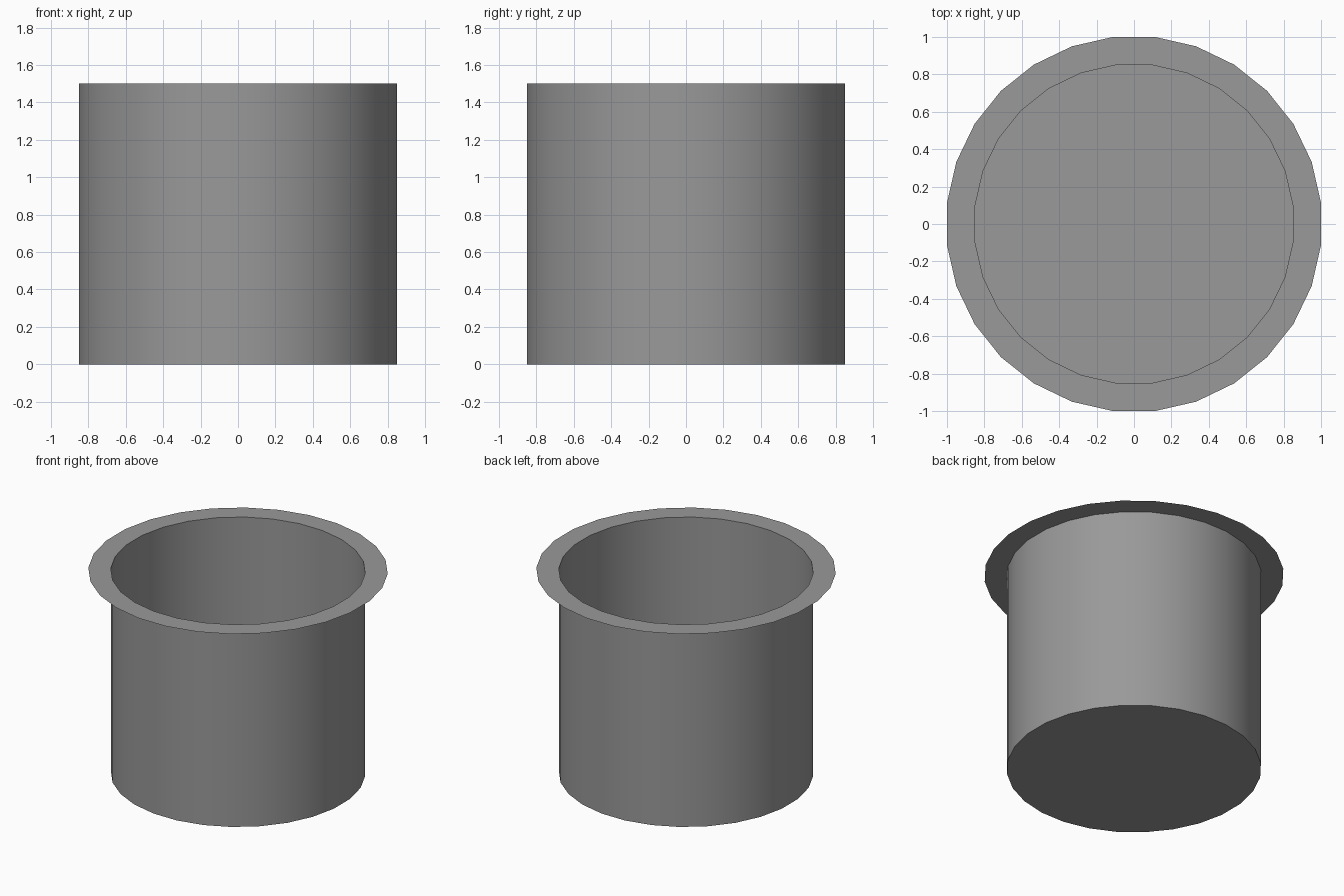
import bpy
import bmesh
from math import cos, sin, pi, radians

SIDES = 28
WALL, RIM, HEIGHT = 0.85, 1.0, 1.5   # distances to the flat sides, and height

if "Cube" in bpy.data.objects:
    bpy.data.objects.remove(bpy.data.objects["Cube"])

grey = bpy.data.materials.new("mid grey")
grey.use_nodes = True
colour = (0.32, 0.32, 0.32, 1)
grey.diffuse_color = colour
grey.node_tree.nodes["Principled BSDF"].inputs["Base Color"].default_value = colour


def ring(bm, apothem, z):
    """Ring of vertices with a flat side facing each axis."""
    radius = apothem / cos(pi / SIDES)
    angles = [2 * pi * (i + 0.5) / SIDES for i in range(SIDES)]
    return [bm.verts.new((radius * cos(a), radius * sin(a), z)) for a in angles]


def bridge(bm, lower, upper):
    for i in range(SIDES):
        j = (i + 1) % SIDES
        bm.faces.new((lower[i], lower[j], upper[j], upper[i]))


def finish(name, bm):
    mesh = bpy.data.meshes.new(name)
    bm.to_mesh(mesh)
    bm.free()
    mesh.materials.append(grey)
    obj = bpy.data.objects.new(name, mesh)
    bpy.context.collection.objects.link(obj)
    bpy.ops.object.select_all(action="DESELECT")
    obj.select_set(True)
    bpy.context.view_layer.objects.active = obj
    bpy.ops.object.shade_smooth_by_angle(angle=radians(30))


# Open cup: thin wall and closed floor
bm = bmesh.new()
bottom = ring(bm, WALL, 0)
top = ring(bm, WALL, HEIGHT)
bridge(bm, bottom, top)
bm.faces.new(bottom[::-1])
finish("cup_body", bm)

# Flat flange around the opening, facing up
bm = bmesh.new()
bridge(bm, ring(bm, RIM, HEIGHT), ring(bm, WALL, HEIGHT))
finish("flat_rim", bm)
